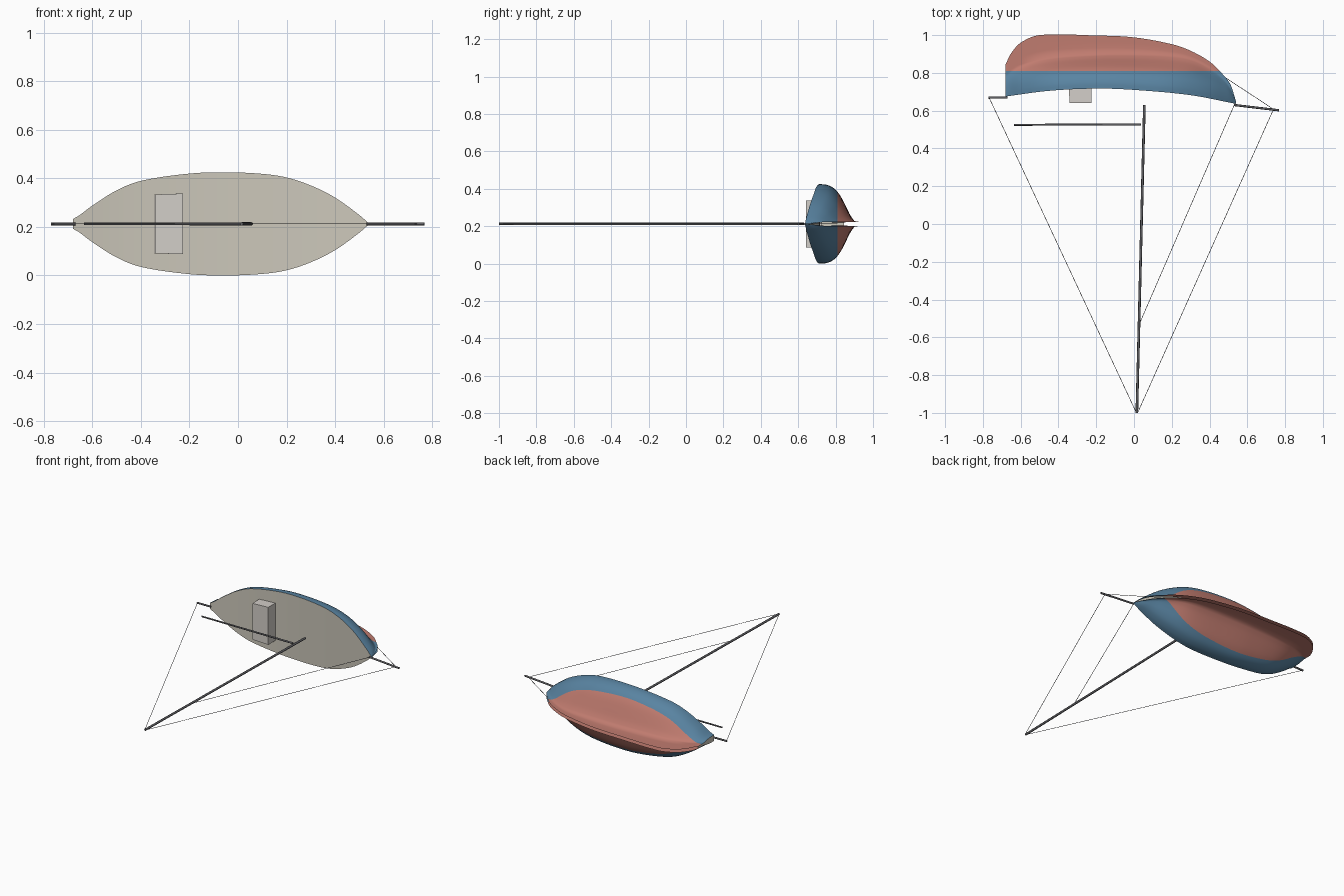
import bpy, bmesh, math
from mathutils import Vector

if "Cube" in bpy.data.objects:
    bpy.data.objects.remove(bpy.data.objects["Cube"])

ZC = 0.2125          # centre plane of the boat, which lies on its side
WATER = 0.81


def material(name, rgb):
    m = bpy.data.materials.new(name)
    m.diffuse_color = (*rgb, 1)
    m.use_nodes = True
    m.node_tree.nodes["Principled BSDF"].inputs["Base Color"].default_value = m.diffuse_color
    return m


BLUE = material("topside_blue", (0.10, 0.23, 0.36))
RED = material("bottom_red", (0.53, 0.20, 0.16))
CREAM = material("deck_cream", (0.60, 0.57, 0.49))
PALE = material("cabin_pale", (0.65, 0.62, 0.58))
DARK = material("spar_grey", (0.12, 0.12, 0.13))


def curve(pts, x):
    """Smooth interpolation through a few (x, value) points."""
    n = len(pts)
    x = min(max(x, pts[0][0]), pts[-1][0])
    i = next(k for k in range(n - 1) if x <= pts[k + 1][0] + 1e-9)

    def slope(k):
        a, b = pts[max(k - 1, 0)], pts[min(k + 1, n - 1)]
        return (b[1] - a[1]) / (b[0] - a[0])
    (x0, y0), (x1, y1) = pts[i], pts[i + 1]
    h = x1 - x0
    t = (x - x0) / h
    return ((2*t**3 - 3*t*t + 1) * y0 + (t**3 - 2*t*t + t) * h * slope(i)
            + (3*t*t - 2*t**3) * y1 + (t**3 - t*t) * h * slope(i + 1))


def finish(bm, name, mats, smooth=None):
    me = bpy.data.meshes.new(name)
    bm.to_mesh(me)
    bm.free()
    ob = bpy.data.objects.new(name, me)
    bpy.context.collection.objects.link(ob)
    for m in mats:
        me.materials.append(m)
    if smooth:
        bpy.ops.object.select_all(action='DESELECT')
        ob.select_set(True)
        bpy.context.view_layer.objects.active = ob
        bpy.ops.object.shade_smooth_by_angle(angle=math.radians(smooth))
    return ob


# Hull lines: sheer, half beam, bottom of the round body, bottom of the keel
SHEER = [(-.68, .675), (-.45, .705), (-.2, .717), (0, .71), (.3, .682), (.54, .636)]
BEAM = [(-.68, .02), (-.655, .034), (-.6, .075), (-.5, .138), (-.4, .177), (-.2, .207),
        (-.05, .2125), (.1, .206), (.2, .191), (.3, .158), (.4, .108), (.5, .036), (.54, .001)]
BODY = [(-.68, .815), (-.6, .845), (-.45, .88), (-.2, .898), (0, .90), (.2, .892),
        (.3, .875), (.4, .83), (.46, .79), (.51, .735), (.54, .646)]
KEEL = [(-.68, .845), (-.65, .905), (-.6, .96), (-.5, 1.0), (-.2, .998), (0, .988), (.2, .952),
        (.3, .917), (.4, .86), (.46, .803), (.51, .74), (.54, .65)]
SECTION = [(0, 1), (.2, .985), (.42, .89), (.6, .70), (.75, .45), (.88, .22), (1, .07)]
N, M = 72, 20
stations = [-.07 - .61 * math.cos(math.pi * i / N) + 0 for i in range(N + 1)]


def section(x):
    sheer, body, keel = curve(SHEER, x), curve(BODY, x), curve(KEEL, x)
    w = curve(BEAM, x)
    gap = min(.01, w * .4)
    pts = [(sheer + (body - sheer) * j / M, max(w * curve(SECTION, j / M), gap))
           for j in range(M + 1)]
    return pts + [(body + (keel - body) * k / 3, gap) for k in (1, 2, 3)]


# Two hull sides, open along the bottom of the keel
bm = bmesh.new()
for side in (1, -1):
    rows = [[bm.verts.new((x, y, ZC + side * h)) for y, h in section(x)] for x in stations]
    for a, b in zip(rows, rows[1:]):
        for j in range(len(a) - 1):
            q = [a[j], a[j + 1], b[j + 1], b[j]]
            bm.faces.new(q if side < 0 else q[::-1])
bmesh.ops.bisect_plane(bm, geom=bm.verts[:] + bm.edges[:] + bm.faces[:],
                       plane_co=(0, WATER, 0), plane_no=(0, 1, 0))
bm.normal_update()
mean_z = sum(f.normal.z * (f.calc_center_median().z - ZC) for f in bm.faces)
if mean_z < 0:
    bmesh.ops.reverse_faces(bm, faces=bm.faces[:])
for f in bm.faces:
    f.material_index = 1 if f.calc_center_median().y > WATER else 0
finish(bm, "hull", [BLUE, RED], 50)

# Deck
bm = bmesh.new()
rows = [[bm.verts.new((x, curve(SHEER, x), ZC + s * curve(BEAM, x))) for s in (-1, 1)]
        for x in stations]
for a, b in zip(rows, rows[1:]):
    bm.faces.new((a[0], b[0], b[1], a[1]))
finish(bm, "deck", [CREAM], 40)

# Transom closing the narrow stern
bm = bmesh.new()
rows = [[bm.verts.new((-.68, y, ZC + s * h)) for s in (-1, 1)] for y, h in section(-.68)]
for a, b in zip(rows, rows[1:]):
    bm.faces.new((a[0], a[1], b[1], b[0]))
finish(bm, "transom", [CREAM])

# Cabin, slightly wider at its forward end
bm = bmesh.new()
bmesh.ops.create_cube(bm, size=1)
for v in bm.verts:
    half = .125 if v.co.x > 0 else .121
    back = -.345 if v.co.y > 0 else -.341
    v.co = (-.226 if v.co.x > 0 else back, .725 if v.co.y > 0 else .641,
            ZC + math.copysign(half, v.co.z))
finish(bm, "cabin", [PALE])


def rod(name, p, q, r0, r1, sides=8):
    """Tapered pole between two (x, y) points on the centre plane."""
    a, b = Vector((*p, ZC)), Vector((*q, ZC))
    bm = bmesh.new()
    bmesh.ops.create_cone(bm, cap_ends=True, segments=sides, radius1=r0, radius2=r1,
                          depth=(b - a).length)
    rot = (b - a).to_track_quat('Z', 'Y').to_matrix().to_4x4()
    bmesh.ops.transform(bm, matrix=rot, verts=bm.verts)
    bmesh.ops.translate(bm, vec=(a + b) / 2, verts=bm.verts)
    finish(bm, name, [DARK], 50)


# Spars
rod("mast", (.055, .63), (.015, -1), .007, .007)
rod("boom", (.038, .527), (-.635, .525), .006, .005)
rod("bowsprit", (.53, .63), (.767, .602), .006, .006)
rod("stern_spar", (-.67, .67), (-.77, .669), .006, .006)

# Rigging wires
for name, p, q in [("backstay", (-.767, .669), (.012, -.998)),
                   ("inner_forestay", (.535, .64), (.028, -.53)),
                   ("outer_forestay", (.738, .606), (.02, -.998)),
                   ("bobstay", (.738, .608), (.43, .81))]:
    rod(name, p, q, .0015, .0015, 5)
